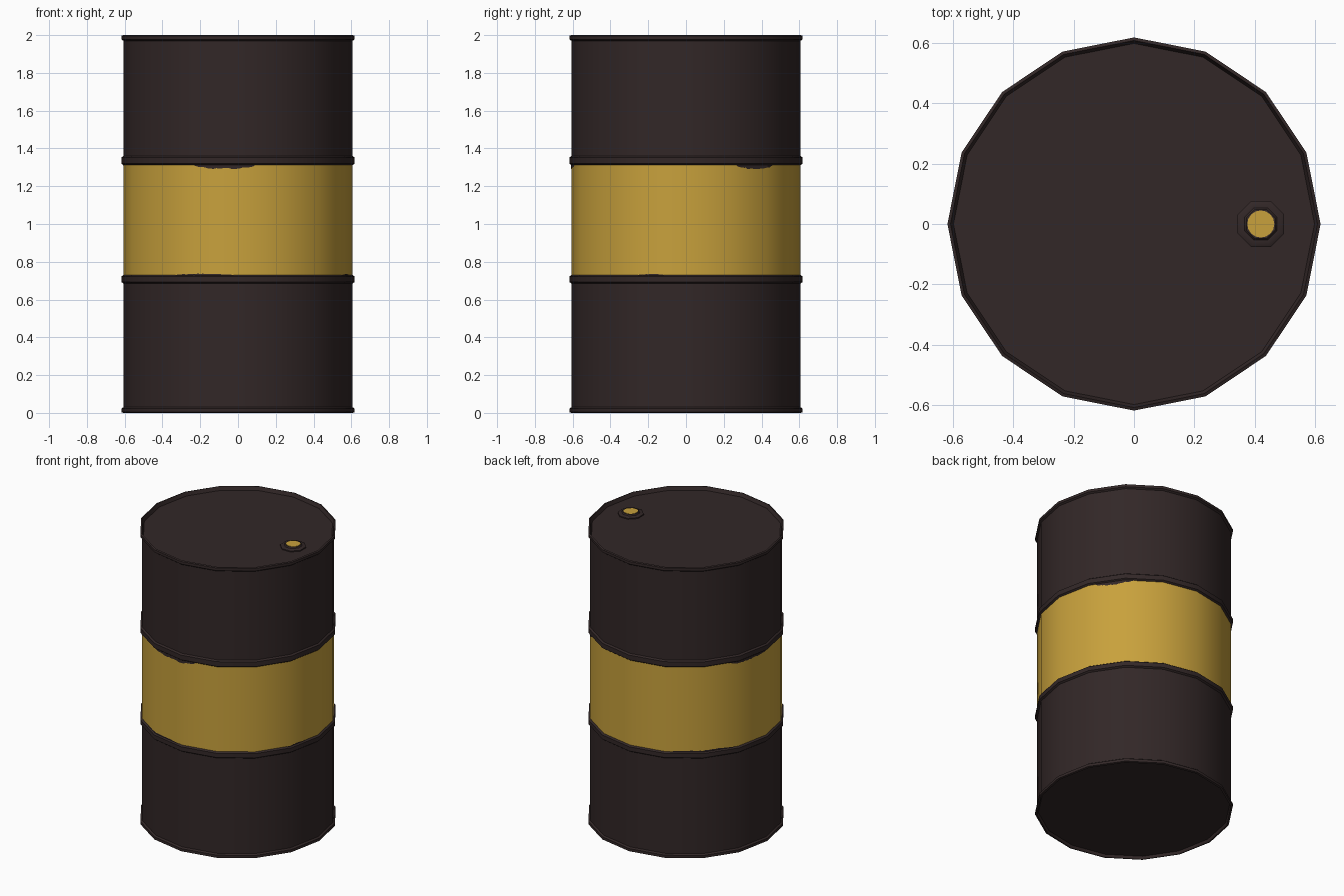
import bpy, bmesh, math, random
from math import cos, sin, radians, pi

if "Cube" in bpy.data.objects:
    bpy.data.objects.remove(bpy.data.objects["Cube"])

random.seed(4)
SIDES = 16
R = 0.607        # body corner radius
RIM = 0.618      # rim and hoop corner radius


def material(name, rgb):
    m = bpy.data.materials.new(name)
    lin = [((c / 255 + 0.055) / 1.055) ** 2.4 for c in rgb]
    m.diffuse_color = (*lin, 1)
    m.use_nodes = True
    m.node_tree.nodes["Principled BSDF"].inputs["Base Color"].default_value = m.diffuse_color
    return m


dark = material("dark paint", (50, 39, 39))
yellow = material("yellow paint", (200, 161, 60))


def finish(name, bm, mats, smooth=True):
    me = bpy.data.meshes.new(name)
    bm.to_mesh(me)
    bm.free()
    for m in mats:
        me.materials.append(m)
    ob = bpy.data.objects.new(name, me)
    bpy.context.collection.objects.link(ob)
    if smooth:
        bpy.ops.object.select_all(action='DESELECT')
        bpy.context.view_layer.objects.active = ob
        ob.select_set(True)
        bpy.ops.object.shade_smooth_by_angle(angle=radians(35))
    return ob


def lathe(name, profile, mats, sides=SIDES, turn=0.0, centre=(0, 0), rule=None):
    """Spin an (r, z) profile from bottom to top; cap both ends."""
    bm = bmesh.new()
    rings = []
    for r, z in profile:
        rings.append([bm.verts.new((centre[0] + r * cos(turn + 2 * pi * i / sides),
                                    centre[1] + r * sin(turn + 2 * pi * i / sides), z))
                      for i in range(sides)])
    for a, b in zip(rings, rings[1:]):
        for i in range(sides):
            j = (i + 1) % sides
            bm.faces.new((a[i], a[j], b[j], b[i]))
    bm.faces.new(rings[0][::-1])
    bm.faces.new(rings[-1])
    if rule:
        for f in bm.faces:
            f.material_index = rule(f.calc_center_median().z)
    return finish(name, bm, mats)


def hoop(z0, z1):
    return [(R, z0), (RIM, z0 + 0.008), (RIM, z1 - 0.008), (R, z1)]


# Drum shell: recessed base, bottom rim, two hoops, top rim, recessed lid
shell = ([(0.598, 0.018), (0.606, 0.0), (RIM, 0.004), (RIM, 0.022), (R, 0.03)]
         + hoop(0.685, 0.73) + hoop(1.312, 1.36)
         + [(R, 1.97), (RIM, 1.978), (RIM, 1.996), (0.608, 2.0), (0.598, 1.975)])
lathe("drum_body", shell, [dark, yellow],
      rule=lambda z: 1 if 0.8 < z < 1.25 else 0)

# Filler cap on the lid, with a yellow centre
lathe("filler_cap", [(0.083, 1.97), (0.083, 1.982), (0.074, 1.987), (0.058, 1.987),
                     (0.052, 1.994)], [dark], 8, pi / 8, (0.42, 0))
lathe("cap_centre", [(0.045, 1.992), (0.045, 1.996)], [yellow], 16, 0, (0.42, 0))


def on_shell(angle, r=R + 0.002):
    """Point on the sixteen-sided outline at an angle in degrees."""
    step = 360 / SIDES
    off = (angle % step) - step / 2
    d = r * cos(radians(step / 2)) / cos(radians(off))
    return d * cos(radians(angle)), d * sin(radians(angle))


def chip(name, centre, half, edge, depth):
    """Ragged thin plate of worn paint along an edge of the yellow band."""
    bm = bmesh.new()
    n = 24
    prev = None
    for i in range(n + 1):
        t = i / n * 2 - 1
        x, y = on_shell(centre + half * t)
        d = depth * (1 - t * t) ** 0.5 * random.uniform(0.7, 1.05)
        pair = bm.verts.new((x, y, edge)), bm.verts.new((x, y, edge + d))
        if prev:
            quad = (prev[0], pair[0], pair[1], prev[1])
            bm.faces.new(quad if depth > 0 else quad[::-1])
        prev = pair
    finish(name, bm, [dark], False)


# Worn edges of the band
for k, (a, h, e, d) in enumerate([(-97, 16, 1.314, -0.024), (38, 12, 1.314, -0.024),
                                  (166, 14, 1.314, -0.02), (-108, 16, 0.728, 0.009),
                                  (135, 20, 0.728, 0.012), (-18, 7, 0.728, 0.008)]):
    chip(f"paint_chip_{k + 1}", a, h, e, d)
